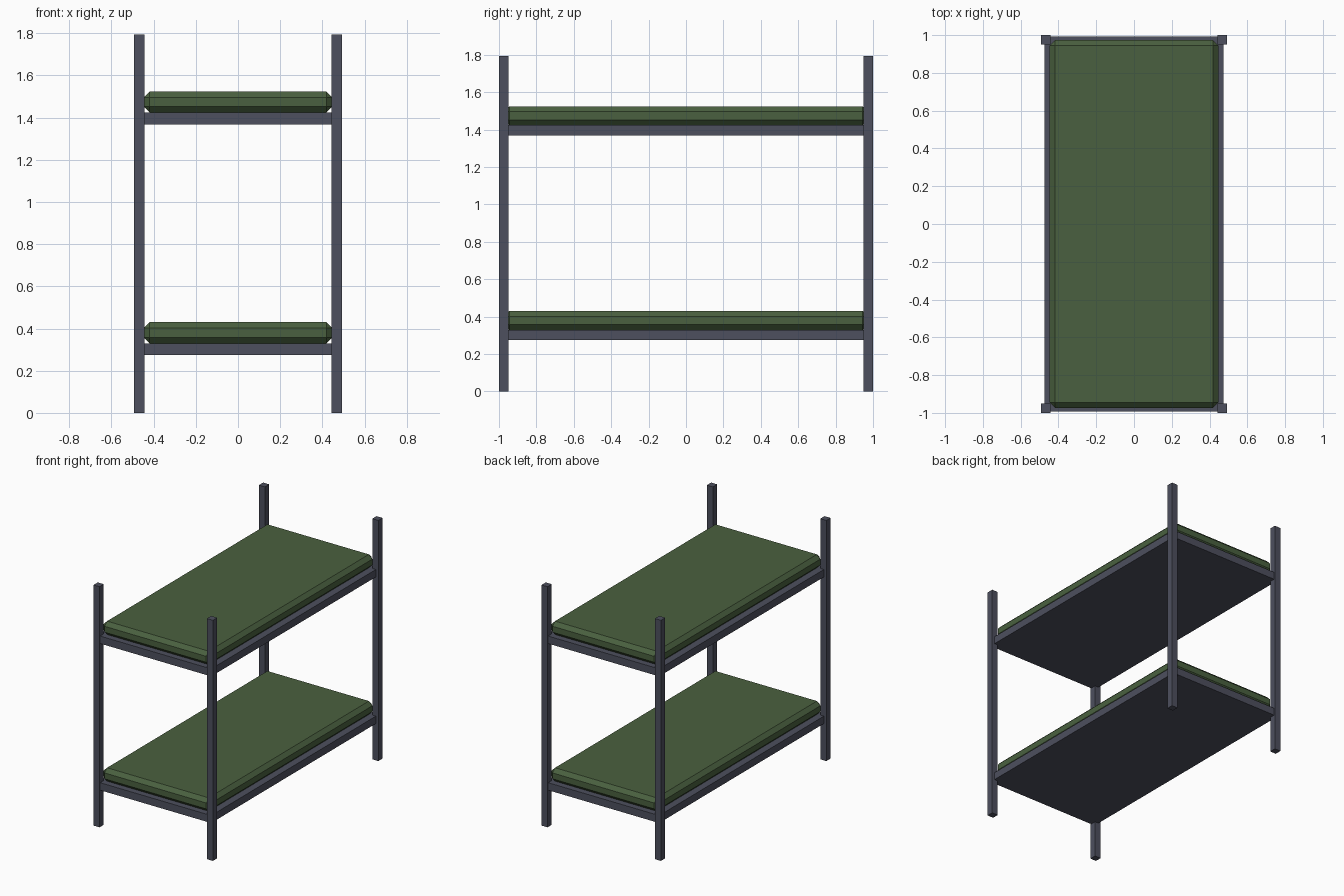
import bpy
from mathutils import Vector

cube = bpy.data.objects.get("Cube")
if cube:
    bpy.data.objects.remove(cube, do_unlink=True)


def make_material(name, rgb):
    mat = bpy.data.materials.new(name)
    mat.use_nodes = True
    mat.diffuse_color = (*rgb, 1)
    mat.node_tree.nodes["Principled BSDF"].inputs["Base Color"].default_value = (*rgb, 1)
    return mat


def box(name, low, high, mat, bevel=0):
    """Axis-aligned box between two corners, optionally chamfered."""
    low, high = Vector(low), Vector(high)
    bpy.ops.mesh.primitive_cube_add(size=1, location=(low + high) / 2)
    obj = bpy.context.object
    obj.name = name
    obj.scale = high - low
    bpy.ops.object.transform_apply(location=False, rotation=False, scale=True)
    obj.data.materials.append(mat)
    if bevel:
        mod = obj.modifiers.new("Chamfer", "BEVEL")
        mod.width = bevel
        mod.segments = 1
    return obj


metal = make_material("slate metal", (0.075, 0.08, 0.112))
fabric = make_material("olive green fabric", (0.068, 0.118, 0.05))

HALF_X, HALF_Y, HEIGHT, POST = 0.493, 1.0, 1.795, 0.05

# Corner posts
for side, sx in (("left", 1), ("right", -1)):
    for end, sy in (("front", -1), ("back", 1)):
        cx, cy = sx * (HALF_X - POST / 2), sy * (HALF_Y - POST / 2)
        h = POST / 2
        box(f"{end}_{side}_post", (cx - h, cy - h, 0), (cx + h, cy + h, HEIGHT), metal)

# Bunks: a solid frame with a chamfered mattress on top
for level, z in (("lower", 0.274), ("upper", 1.368)):
    top = z + 0.056
    box(f"{level}_bed_frame", (-0.473, -0.992, z), (0.473, 0.992, top), metal)
    box(f"{level}_mattress", (-0.447, -0.973, top), (0.447, 0.973, top + 0.1), fabric, 0.028)
